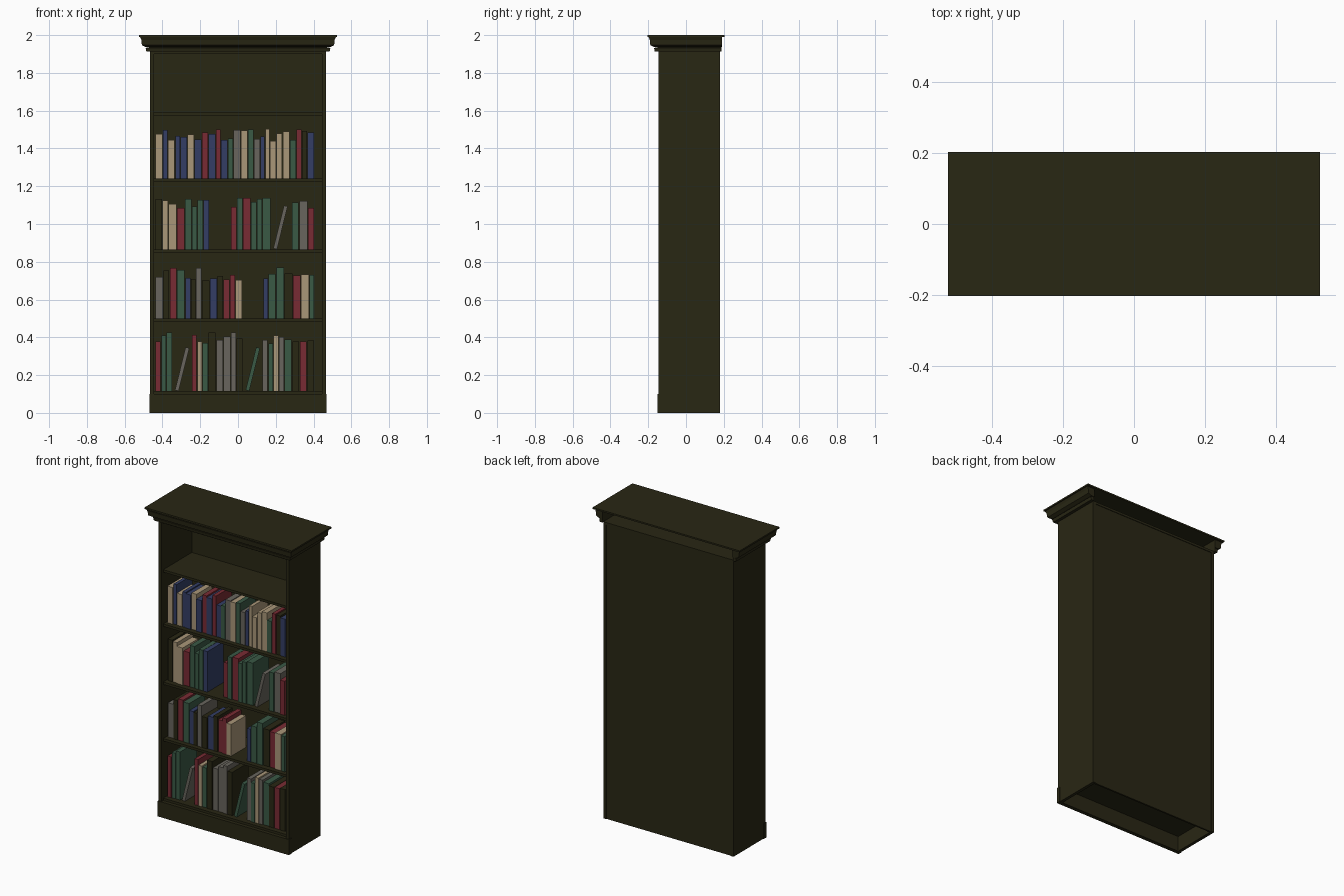
import bpy, bmesh, math, random
from mathutils import Matrix

if "Cube" in bpy.data.objects:
    bpy.data.objects.remove(bpy.data.objects["Cube"])

random.seed(4)


def material(name, rgb):
    m = bpy.data.materials.new(name)
    m.diffuse_color = (*rgb, 1)
    m.use_nodes = True
    m.node_tree.nodes["Principled BSDF"].inputs["Base Color"].default_value = m.diffuse_color
    return m


WOOD = material("dark olive wood", (0.022, 0.02, 0.007))
BOOK = {
    "B": material("beige cloth", (0.40, 0.31, 0.19)),
    "Y": material("grey cloth", (0.14, 0.13, 0.11)),
    "R": material("red cloth", (0.19, 0.024, 0.033)),
    "U": material("blue cloth", (0.033, 0.048, 0.13)),
    "G": material("green cloth", (0.042, 0.10, 0.06)),
    "K": WOOD,
}


def finish(name, bm, mat):
    bmesh.ops.recalc_face_normals(bm, faces=bm.faces)
    me = bpy.data.meshes.new(name)
    bm.to_mesh(me)
    bm.free()
    me.materials.append(mat)
    ob = bpy.data.objects.new(name, me)
    bpy.context.collection.objects.link(ob)
    return ob


def box(name, x0, x1, y0, y1, z0, z1, mat=WOOD, lean=0):
    """Axis-aligned box, optionally tipped to the right about its lower right edge."""
    bm = bmesh.new()
    bmesh.ops.create_cube(bm, size=1)
    bmesh.ops.scale(bm, vec=(x1 - x0, y1 - y0, z1 - z0), verts=bm.verts)
    bmesh.ops.translate(bm, vec=((x0 + x1) / 2, (y0 + y1) / 2, (z0 + z1) / 2), verts=bm.verts)
    if lean:
        bmesh.ops.rotate(bm, cent=(x1, 0, z0), matrix=Matrix.Rotation(lean, 3, "Y"), verts=bm.verts)
    return finish(name, bm, mat)


def wrap_moulding(name, profile, hx, front, back):
    """Sweep (offset, z) points round the left, front and right with mitred corners."""
    bm = bmesh.new()
    rings = []
    for sx, at_back in ((-1, True), (-1, False), (1, False), (1, True)):
        rings.append([bm.verts.new((sx * (hx + o), back if at_back else front - o, z))
                      for o, z in profile])
    n = len(profile)
    for a, b in zip(rings, rings[1:]):
        for i in range(n):
            j = (i + 1) % n
            bm.faces.new((a[i], a[j], b[j], b[i]))
    bm.faces.new(rings[0])
    bm.faces.new(rings[-1])
    return finish(name, bm, WOOD)


# Carcass
HX, IN, FRONT, BACK, TOP = 0.465, 0.445, -0.145, 0.18, 1.915
for side, s in (("left", -1), ("right", 1)):
    a, b = sorted((s * HX, s * IN))
    box(side + "_side", a, b, FRONT, BACK, 0, TOP)
box("back_panel", -IN, IN, 0.165, 0.176, 0, TOP)
box("top_panel", -IN, IN, FRONT, BACK, 1.90, TOP)
box("plinth_board", -0.469, 0.469, -0.15, -0.125, 0, 0.1)

# Shelves
SHELVES = (0.115, 0.50, 0.865, 1.24, 1.59)
for i, z in enumerate(SHELVES):
    box(f"shelf_{i + 1}", -IN, IN, -0.127, 0.165, z - 0.016, z)

# Cornice, open at the back, with a thin lid
wrap_moulding("cornice_lower", [(0, 1.912), (0.02, 1.912), (0.024, 1.932), (0, 1.937)],
              HX, FRONT, 0.187)
wrap_moulding("cornice_upper",
              [(0, 1.937), (0.024, 1.937), (0.044, 1.947), (0.047, 1.975), (0.054, 1.991), (0, 1.991)],
              HX, FRONT, 0.19)
box("cornice_lid", -0.525, 0.525, -0.203, 0.203, 1.99, 2.0)

# Books by colour letter; "-" is a gap, a small letter is a leaning book in a gap
ROWS = (("RGGyRBGKYYYKgYGBYGKRK", 0.285), ("YKRGUKYKUKRRB-UGGKRBG", 0.235),
        ("KBBRGGGU-RGRGGGyGYR", 0.24), ("BUBUUBURURUGYBGYUBBBBGRKU", 0.235))
for r, (letters, tall) in enumerate(ROWS):
    z = SHELVES[r]
    pitch = [3 if c == "-" or c.islower() else random.uniform(0.75, 1.25) for c in letters]
    unit = 0.842 / sum(pitch)
    x = -0.436
    for i, (c, p) in enumerate(zip(letters, pitch)):
        w = p * unit
        h = tall + random.uniform(-0.035, 0.035)
        y = -0.095 + random.uniform(-0.004, 0.004)
        if c.islower():
            box(f"leaning_book_{r + 1}_{i + 1}", x + 0.012, x + 0.032, y, 0.06, z + 0.001,
                z + 0.235, BOOK[c.upper()], math.radians(14))
        elif c != "-":
            box(f"book_{r + 1}_{i + 1}", x, x + w - 0.003, y, y + 0.11 + 0.2 * h, z, z + h, BOOK[c])
        x += w
